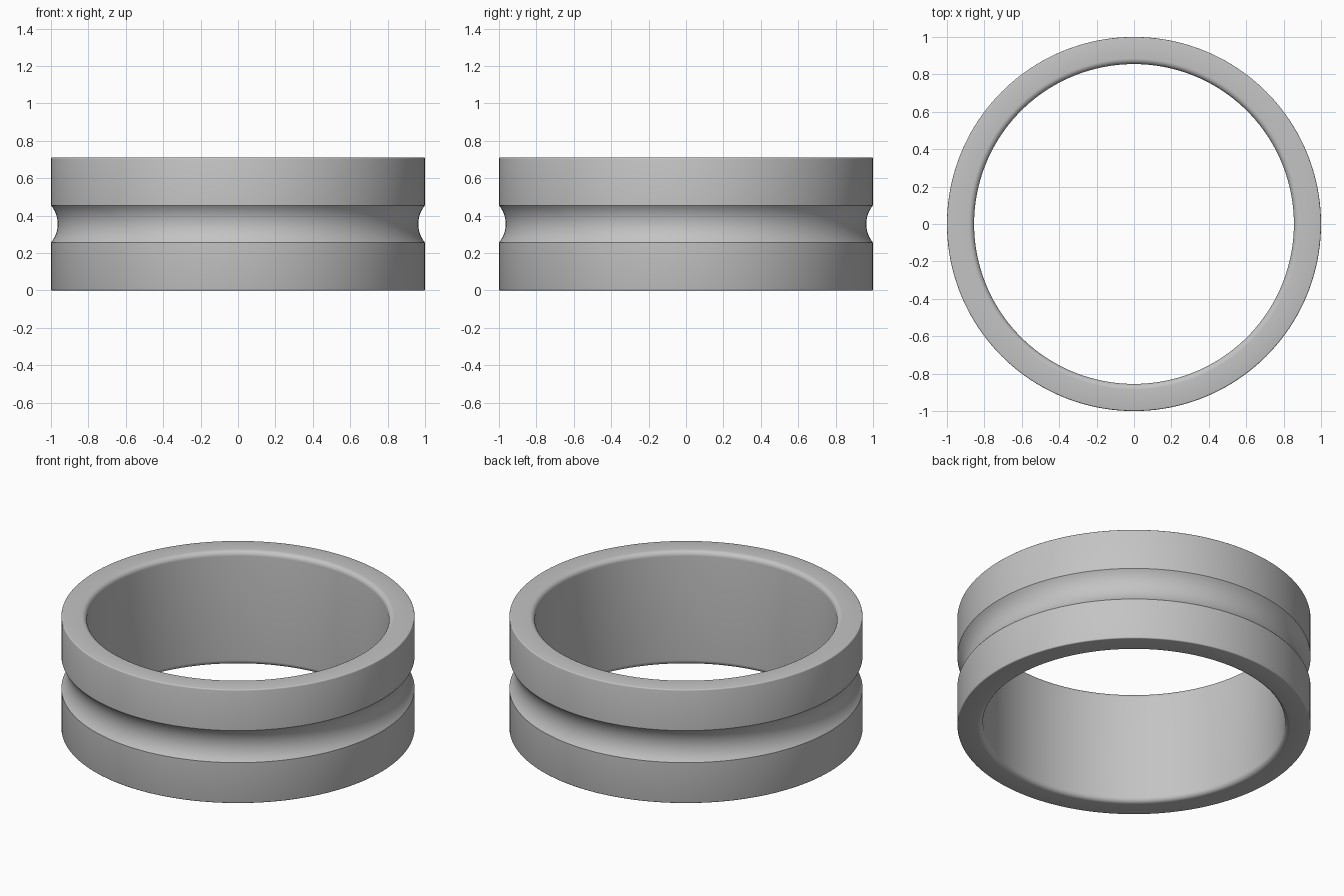
import bpy
import bmesh
from math import cos, sin, pi, asin

cube = bpy.data.objects.get("Cube")
if cube:
    bpy.data.objects.remove(cube, do_unlink=True)

OUTER, INNER, HEIGHT = 1.0, 0.855, 0.71
GROOVE_HALF, GROOVE_DEPTH = 0.1, 0.036
INNER_ROUND, OUTER_ROUND = 0.03, 0.007
SEGMENTS = 160


def arc(cx, cz, radius, start, end, steps):
    """Points on a circular arc in the radius/height plane."""
    angles = [start + (end - start) * i / steps for i in range(steps + 1)]
    return [(cx + radius * cos(a), cz + radius * sin(a)) for a in angles]


# Half cross-section above the middle: groove, outer edge, rounded inner lip
mid = HEIGHT / 2
groove_radius = (GROOVE_HALF ** 2 + GROOVE_DEPTH ** 2) / (2 * GROOVE_DEPTH)
groove_centre = OUTER - GROOVE_DEPTH + groove_radius
sweep = asin(GROOVE_HALF / groove_radius)
upper = arc(groove_centre, 0, groove_radius, pi, pi - sweep, 8)
upper += arc(OUTER - OUTER_ROUND, mid - OUTER_ROUND, OUTER_ROUND, 0, pi / 2, 3)
upper += arc(INNER + INNER_ROUND, mid - INNER_ROUND, INNER_ROUND, pi / 2, pi, 8)

# Mirror the half section to close the profile
lower = [(r, -z) for r, z in reversed(upper[1:])]
profile = upper + lower

# Revolve the profile into the band
bm = bmesh.new()
rings = []
for i in range(SEGMENTS):
    a = 2 * pi * i / SEGMENTS
    rings.append([bm.verts.new((r * cos(a), r * sin(a), z + mid)) for r, z in profile])
for i, ring in enumerate(rings):
    following = rings[(i + 1) % SEGMENTS]
    for j in range(len(profile)):
        k = (j + 1) % len(profile)
        bm.faces.new((ring[j], following[j], following[k], ring[k]))
bmesh.ops.recalc_face_normals(bm, faces=bm.faces)
mesh = bpy.data.meshes.new("grooved_band")
bm.to_mesh(mesh)
bm.free()
band = bpy.data.objects.new("grooved_band", mesh)
bpy.context.collection.objects.link(band)

# Plain grey material
grey = bpy.data.materials.new("light_grey")
grey.use_nodes = True
colour = (0.55, 0.55, 0.55, 1)
grey.diffuse_color = colour
for node in grey.node_tree.nodes:
    if node.type == "BSDF_PRINCIPLED":
        node.inputs["Base Color"].default_value = colour
mesh.materials.append(grey)

# Smooth shading with crisp groove edges
bpy.ops.object.select_all(action="DESELECT")
band.select_set(True)
bpy.context.view_layer.objects.active = band
bpy.ops.object.shade_smooth_by_angle(angle=pi / 6 + 0.02)
